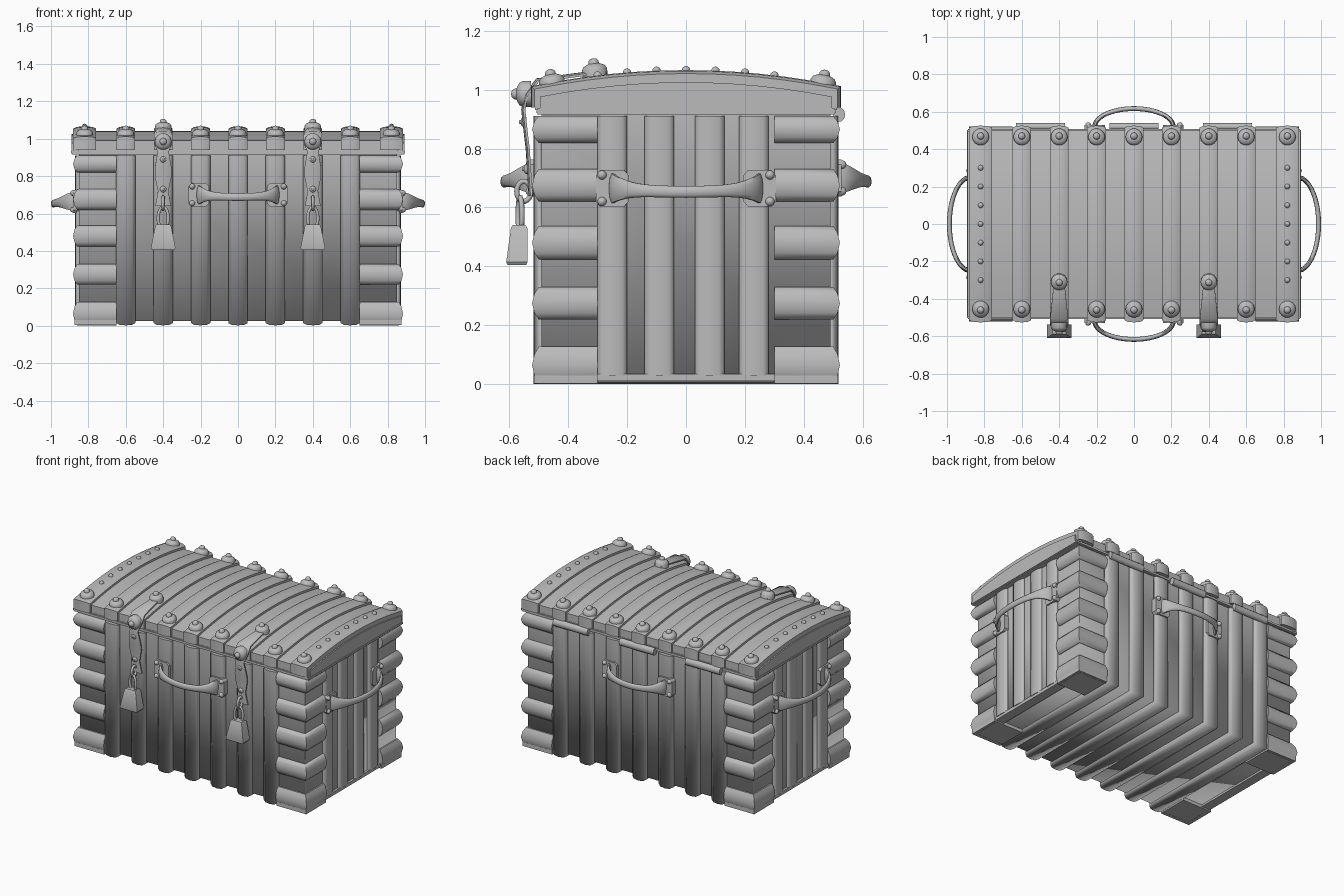
import bpy, bmesh, math
from mathutils import Vector, Matrix

cube = bpy.data.objects.get("Cube")
if cube:
    bpy.data.objects.remove(cube, do_unlink=True)

grey = bpy.data.materials.new("plain_grey")
grey.use_nodes = True
grey.diffuse_color = (0.5, 0.5, 0.5, 1)
grey.node_tree.nodes["Principled BSDF"].inputs["Base Color"].default_value = (0.5, 0.5, 0.5, 1)

X, Y, Z = Vector((1, 0, 0)), Vector((0, 1, 0)), Vector((0, 0, 1))
CROWN = [(-1, 0), (-1, .55), (-.65, .9), (0, 1), (.65, .9), (1, .55), (1, 0)]
BULGE = [(-1, 0), (-1, .3), (-.6, .75), (0, 1), (.6, .75), (1, .3), (1, 0)]


def skin(bm, rings, capped=True):
    """Join equal rings of points with quads and close the ends."""
    rows = [[bm.verts.new(p) for p in ring] for ring in rings]
    n = len(rows[0])
    pairs = list(zip(rows, rows[1:])) + ([] if capped else [(rows[-1], rows[0])])
    for a, b in pairs:
        for i in range(n):
            bm.faces.new((a[i], a[(i + 1) % n], b[(i + 1) % n], b[i]))
    if capped:
        for row in (rows[0], rows[-1]):
            cap = bm.faces.new(row)
            for e in cap.edges:
                e.smooth = False


def finish(name, bm, limit=50, mirror=""):
    bmesh.ops.recalc_face_normals(bm, faces=bm.faces)
    for f in bm.faces:
        f.smooth = True
    for e in bm.edges:
        if e.calc_face_angle(0) > math.radians(limit):
            e.smooth = False
    mesh = bpy.data.meshes.new(name)
    bm.to_mesh(mesh)
    bm.free()
    mesh.materials.append(grey)
    ob = bpy.data.objects.new(name, mesh)
    bpy.context.collection.objects.link(ob)
    if mirror:
        mod = ob.modifiers.new("Mirror", "MIRROR")
        mod.use_axis = ["X" in mirror, "Y" in mirror, False]
        mod.use_mirror_merge = False
    return ob


def strap(name, path, side, widths, thick, section=CROWN, limit=100, mirror=""):
    """Sweep a crowned band along a flat path with mitred bends."""
    path = [Vector(p) for p in path]
    if not isinstance(widths, list):
        widths = [widths] * len(path)
    dirs = [(b - a).normalized() for a, b in zip(path, path[1:])]
    rings = []
    for i, p in enumerate(path):
        before = dirs[max(i - 1, 0)].cross(side)
        after = dirs[min(i, len(dirs) - 1)].cross(side)
        out = (before + after).normalized()
        out /= out.dot(after)
        rings.append([p + side * (u * widths[i]) + out * (v * thick) for u, v in section])
    bm = bmesh.new()
    skin(bm, rings)
    return finish(name, bm, limit, mirror)


def box(name, lo, hi, mirror="", bevel=0.0):
    bm = bmesh.new()
    bmesh.ops.create_cube(bm, size=1)
    lo, hi = Vector(lo), Vector(hi)
    for v in bm.verts:
        v.co = (lo + hi) / 2 + v.co * (hi - lo)
    if bevel:
        bmesh.ops.bevel(bm, geom=bm.edges[:], offset=bevel, segments=2, affect="EDGES")
    return finish(name, bm, 50, mirror)


def studs(name, items, profile, mirror=""):
    """Turned rivet heads: items are (location, direction, radius)."""
    bm = bmesh.new()
    for loc, direction, r in items:
        m = Matrix.Translation(loc) @ Vector(direction).to_track_quat("Z", "Y").to_matrix().to_4x4()
        turn = [2 * math.pi * k / 14 for k in range(14)]
        skin(bm, [[m @ Vector((a * r * math.cos(t), a * r * math.sin(t), h * r)) for t in turn]
                  for a, h in profile])
    return finish(name, bm, 50, mirror)


WASHER = [(1, -.5), (1, .15), (.85, .4), (.55, .55), (.42, .6), (.4, .8), (.25, .95), (.08, 1)]
DOME = [(1, -.3), (.95, .3), (.7, .7), (.35, .93), (.1, 1)]


def arch(y, lift=0.0):
    return 1.04 + lift - 0.2 * y * y


def arch_normal(y):
    return Vector((0, 0.4 * y, 1)).normalized()


# Body: open-topped box whose lower edges shade softly
body = bmesh.new()
bmesh.ops.create_cube(body, size=1)
for v in body.verts:
    v.co = Vector((v.co.x * 1.70, v.co.y * .98, .47 + v.co.z * .89))
bmesh.ops.delete(body, geom=[f for f in body.faces if f.normal.z > .5], context="FACES_ONLY")
for e in body.edges:
    if abs(e.verts[0].co.z - e.verts[1].co.z) > .5:
        e.smooth = False
finish("body", body, 100)

# Straps running down the front, under the floor and up the back
for x in (0, .2, .4, .6):
    strap("body_strap", [(x, -.49, .91), (x, -.49, .03), (x, .49, .03), (x, .49, .91)],
          X, .052, .028, mirror="X" if x else "")

# Upright slats on both ends
for y in (-.25, -.09, .08, .23):
    strap("end_slat", [(.845, y, .91), (.845, y, .03)], Y, .05, .026, mirror="X")
box("floor_sill", (.80, -.5, .012), (.865, .5, .035), "X")

# Wrap-round corner guards and their foot pads
for z, half in ((.865, .046), (.675, .055), (.48, .057), (.275, .055), (.065, .063)):
    strap("corner_guard", [(.65, -.49, z), (.85, -.49, z), (.85, -.30, z)],
          Z, half, .032, BULGE, 60, "XY")
box("foot_pad", (.65, -.515, .003), (.875, -.30, .03), "XY")

# Lid: arched block with a rim and end plates
STEPS = [.5 - i / 12 for i in range(13)]


def arched_block(name, x0, x1, half, base, lift, mirror=""):
    outline = [(half, base)] + [(2 * half * y, arch(2 * half * y, lift)) for y in STEPS] + [(-half, base)]
    bm = bmesh.new()
    skin(bm, [[Vector((x, y, z)) for y, z in outline] for x in (x0, x1)])
    finish(name, bm, 40, mirror)


arched_block("lid", -.875, .875, .5, .92, 0)
arched_block("lid_end_plate", .87, .89, .495, .925, -.015, "X")
arched_block("lid_end_edge", .85, .882, .512, .93, .012, "X")
box("lid_rim", (-.893, -.508, .915), (.893, .508, .938), bevel=.005)

# Straps over the lid
for x, half in ((0, .05), (.2, .05), (.4, .05), (.6, .05), (.82, .062)):
    path = [(x, .5, .94)] + [(x, y, arch(y)) for y in STEPS] + [(x, -.5, .94)]
    strap("lid_strap", path, X, half, .026, limit=60, mirror="X" if x else "")

# Large rivets at the strap ends and small ones along the end straps
big = []
for i in (-.82, -.6, -.4, -.2, 0, .2, .4, .6, .82):
    for y in (-.455, .465):
        if y > 0 or abs(i) != .4:
            big.append(((i, y, arch(y, .026)), arch_normal(y), .045))
studs("lid_rivets", big, WASHER)
studs("lid_small_rivets", [((.82, y / 10, arch(y / 10, .025)), arch_normal(y / 10), .015)
                           for y in range(-4, 5) if abs(y) < 4], DOME, "X")

# Hinge barrels at the back
bm = bmesh.new()
for x in (-.5, 0, .5):
    skin(bm, [[Vector((x + d, .52 + .02 * math.cos(t * math.pi / 5), .915 + .025 * math.sin(t * math.pi / 5)))
               for t in range(10)] for d in (-.13, .13)])
finish("hinge_barrels", bm)


# Carrying handles: mirrored to the opposite side
def handle(name, base, length, depth, z, yaw, mirror):
    m = Matrix.Rotation(yaw, 4, "Z") @ Matrix.Translation((0, -base, z))
    bm = bmesh.new()
    rings = []
    for i in range(25):
        a = math.pi * i / 24
        t = -math.cos(a)
        out = Vector((t, -math.sin(a), 0))
        centre = Vector((length * t, -depth * math.sin(a), -.012 * (1 - t * t)))
        tall = .021 + .032 * abs(t) ** 5
        ring = [centre + out * (.013 * math.cos(k * math.pi / 5)) + Z * (tall * math.sin(k * math.pi / 5))
                for k in range(10)]
        rings.append([m @ p for p in ring])
    skin(bm, rings)
    finish(name, bm, 60, mirror)
    rivets = []
    bm = bmesh.new()
    for s in (-1, 1):
        cx = s * length
        # Plate with clipped corners
        shape = [(-.055, -.045), (-.04, -.062), (.04, -.062), (.055, -.045),
                 (.055, .045), (.04, .062), (-.04, .062), (-.055, .045)]
        skin(bm, [[m @ Vector((cx + u, d, v)) for u, v in shape] for d in (.03, -.008)])
        for v in (-.045, .045):
            rivets.append((m @ Vector((cx + s * .035, -.008, v)), m.to_3x3() @ -Y, .016))
    finish(name + "_plates", bm, 40, mirror)
    studs(name + "_rivets", rivets, DOME, mirror)


handle("front_and_back_handle", .52, .21, .097, .70, 0, "Y")
handle("end_handle", .873, .25, .114, .665, math.pi / 2, "X")

# Hasps over the front edge of the lid
LX = .4
strap("hasp", [(LX, -.27, 1.05), (LX, -.33, 1.048), (LX, -.5, 1.025), (LX, -.535, .98), (LX, -.545, .93),
               (LX, -.535, .84), (LX, -.53, .80), (LX, -.525, .72), (LX, -.52, .64)],
      X, [.025, .03, .048, .05, .03, .045, .045, .028, .042], .014, limit=60, mirror="X")
studs("hasp_rivets", [((LX, -.31, 1.062), arch_normal(-.31), .044), ((LX, -.548, .985), -Y, .045),
                      ((LX, -.55, .89), -Y, .017), ((LX, -.54, .73), -Y, .017)], WASHER, "X")


# Chain link and padlock shackle
def ring(name, centre, rx, rz, thick, yaw):
    m = Matrix.Translation(centre) @ Matrix.Rotation(yaw, 4, "Z")
    bm = bmesh.new()
    rows = []
    for i in range(18):
        a = 2 * math.pi * i / 18
        out = Vector((math.cos(a), 0, math.sin(a)))
        mid = Vector((rx * out.x, 0, rz * out.z))
        rows.append([m @ (mid + thick * (out * math.cos(k * math.pi / 4) + Y * math.sin(k * math.pi / 4)))
                     for k in range(8)])
    skin(bm, rows, capped=False)
    finish(name, bm, 60, "X")


ring("staple", (LX, -.55, .655), .024, .034, .009, math.pi / 2)
ring("shackle", (LX, -.563, .575), .028, .06, .009, .25)

# Padlock body: tapered block
bm = bmesh.new()
skin(bm, [[Vector((LX + sx * w, y + sy * d, z)) for sx, sy in ((-1, -1), (1, -1), (1, 1), (-1, 1))]
          for z, w, d, y in ((.405, .06, .032, -.574), (.415, .066, .036, -.574),
                             (.53, .043, .028, -.566), (.54, .037, .022, -.566))])
finish("padlock", bm, 30, "X")
